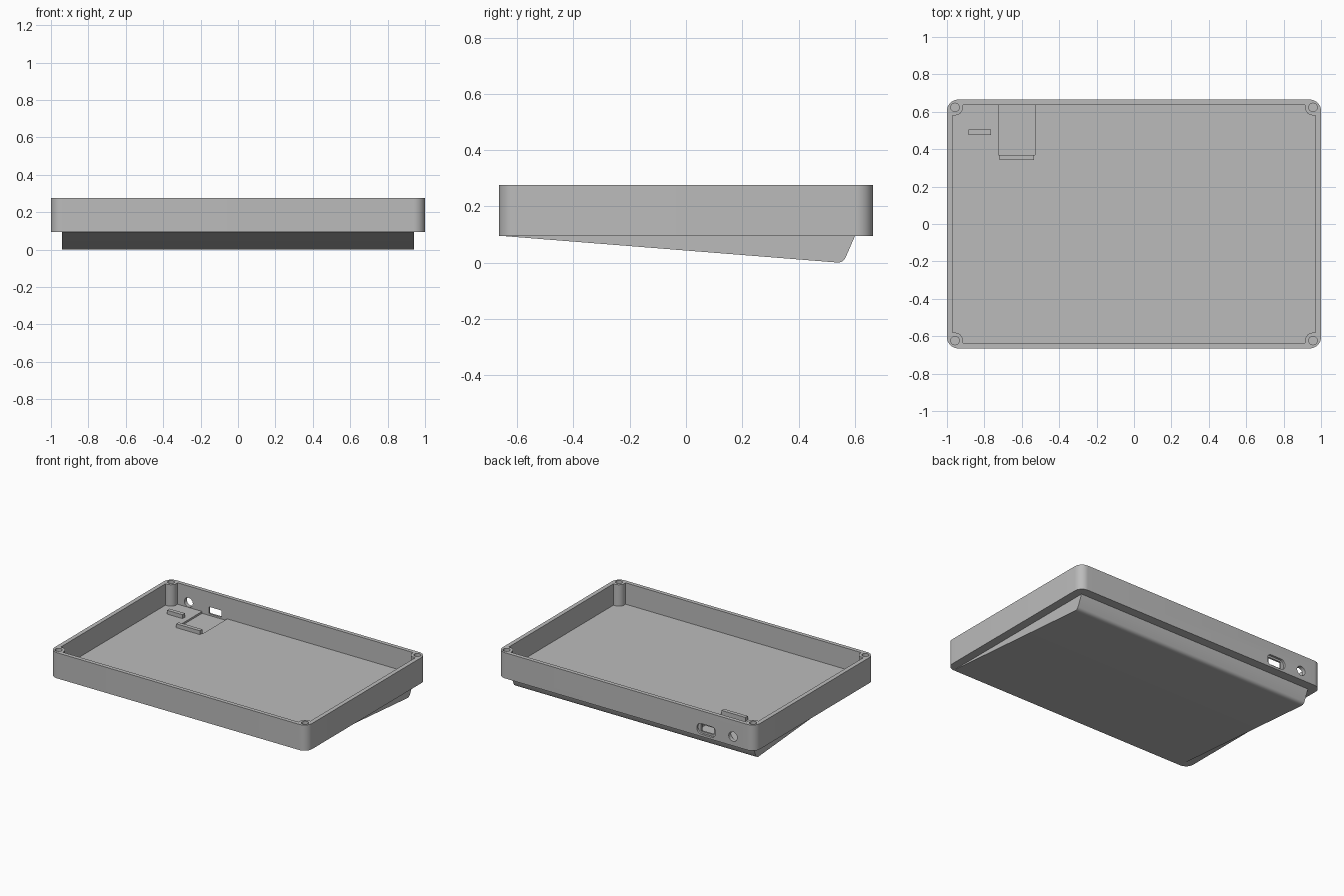
import bpy, bmesh
from math import sin, cos, pi, radians
from mathutils import Vector

if "Cube" in bpy.data.objects:
    bpy.data.objects.remove(bpy.data.objects["Cube"], do_unlink=True)

grey = bpy.data.materials.new("plain grey")
grey.use_nodes = True
COLOUR = (0.5, 0.5, 0.5, 1)
grey.diffuse_color = COLOUR
grey.node_tree.nodes["Principled BSDF"].inputs["Base Color"].default_value = COLOUR

HALF_X, HALF_Y = 1.0, 0.665          # outer half sizes
IN_X, IN_Y = 0.97, 0.637             # inner half sizes
BASE, FLOOR, RIM = 0.095, 0.125, 0.275
BOSS_X, BOSS_Y, BOSS_R = 0.957, 0.623, 0.042
PORT_X, JACK_X = -0.623, -0.83


def arc(cx, cy, r, a0, a1, n=12):
    angles = [radians(a0 + (a1 - a0) * i / n) for i in range(n + 1)]
    return [(cx + r * cos(a), cy + r * sin(a)) for a in angles]


def rounded(hx, hy, r, cx=0, cy=0):
    pts = []
    for k, (sx, sy) in enumerate([(1, 1), (-1, 1), (-1, -1), (1, -1)]):
        pts += arc(cx + sx * (hx - r), cy + sy * (hy - r), r, 90 * k, 90 * k + 90)
    return pts


def prism(name, outline, lo, hi, axis="z"):
    """Extrude a closed outline along one axis."""
    place = {"z": lambda a, b, t: (a, b, t),
             "y": lambda a, b, t: (a, t, b),
             "x": lambda a, b, t: (t, a, b)}[axis]
    bm = bmesh.new()
    face = bm.faces.new([bm.verts.new(place(a, b, lo)) for a, b in outline])
    ext = bmesh.ops.extrude_face_region(bm, geom=[face])
    verts = [g for g in ext["geom"] if isinstance(g, bmesh.types.BMVert)]
    bmesh.ops.translate(bm, verts=verts, vec=Vector(place(0, 0, hi - lo)))
    bmesh.ops.recalc_face_normals(bm, faces=bm.faces)
    mesh = bpy.data.meshes.new(name)
    bm.to_mesh(mesh)
    bm.free()
    mesh.materials.append(grey)
    ob = bpy.data.objects.new(name, mesh)
    bpy.context.collection.objects.link(ob)
    return ob


def box(x0, x1, y0, y1):
    return [(x0, y0), (x1, y0), (x1, y1), (x0, y1)]


def activate(ob):
    bpy.ops.object.select_all(action="DESELECT")
    ob.select_set(True)
    bpy.context.view_layer.objects.active = ob


def cut(ob, cutter):
    cutter.hide_render = True
    mod = ob.modifiers.new("cut", "BOOLEAN")
    mod.operation, mod.solver, mod.object = "DIFFERENCE", "EXACT", cutter
    activate(ob)
    bpy.ops.object.modifier_apply(modifier=mod.name)
    bpy.data.objects.remove(cutter, do_unlink=True)


def smooth(ob):
    activate(ob)
    bpy.ops.object.shade_smooth_by_angle(angle=radians(30))


# Tray with a cavity that leaves a screw boss in each corner
tray = prism("tray", rounded(HALF_X, HALF_Y, 0.06), BASE, RIM)
corner = [(IN_X, BOSS_Y - BOSS_R)] + arc(BOSS_X, BOSS_Y, BOSS_R, 270, 180)
corner.append((BOSS_X - BOSS_R, IN_Y))
cavity = []
for sx, sy in [(1, 1), (-1, 1), (-1, -1), (1, -1)]:
    pts = [(sx * x, sy * y) for x, y in corner]
    cavity += pts if sx * sy > 0 else pts[::-1]
cut(tray, prism("cavity", cavity, FLOOR, RIM + 0.1))

# Screw holes
for sx in (1, -1):
    for sy in (1, -1):
        hole = arc(sx * BOSS_X, sy * BOSS_Y, 0.023, 0, 345, 23)
        cut(tray, prism("screw_hole", hole, FLOOR + 0.02, RIM + 0.1))

# Shallow board recess in the floor
cut(tray, prism("board_recess", box(-0.725, -0.53, 0.37, IN_Y), 0.112, FLOOR + 0.01))

# Rear wall openings: round jack, and port with a wider outer pocket
cut(tray, prism("jack_hole", arc(JACK_X, 0.16, 0.033, 0, 345, 23), 0.6, 0.8, "y"))
cut(tray, prism("port_hole", box(PORT_X - 0.05, PORT_X + 0.05, 0.124, 0.172), 0.6, 0.8, "y"))
cut(tray, prism("port_pocket", rounded(0.073, 0.037, 0.034, PORT_X, 0.148), 0.65, 0.8, "y"))
smooth(tray)

# Retaining bars on the floor
prism("board_stop", box(-0.72, -0.535, 0.343, 0.37), FLOOR - 0.005, FLOOR + 0.027)
prism("jack_stop", box(-0.885, -0.765, 0.477, 0.505), FLOOR - 0.005, FLOOR + 0.027)

# Wedge foot that tilts the tray, with a rounded lower rear edge
heel = arc(0.54, 0.03, 0.03, 266, 336, 8)
wedge = prism("wedge_foot", [(-0.66, 0.1), (-0.66, BASE)] + heel + [(0.601, BASE), (0.601, 0.1)],
              -0.94, 0.94, "x")
smooth(wedge)
